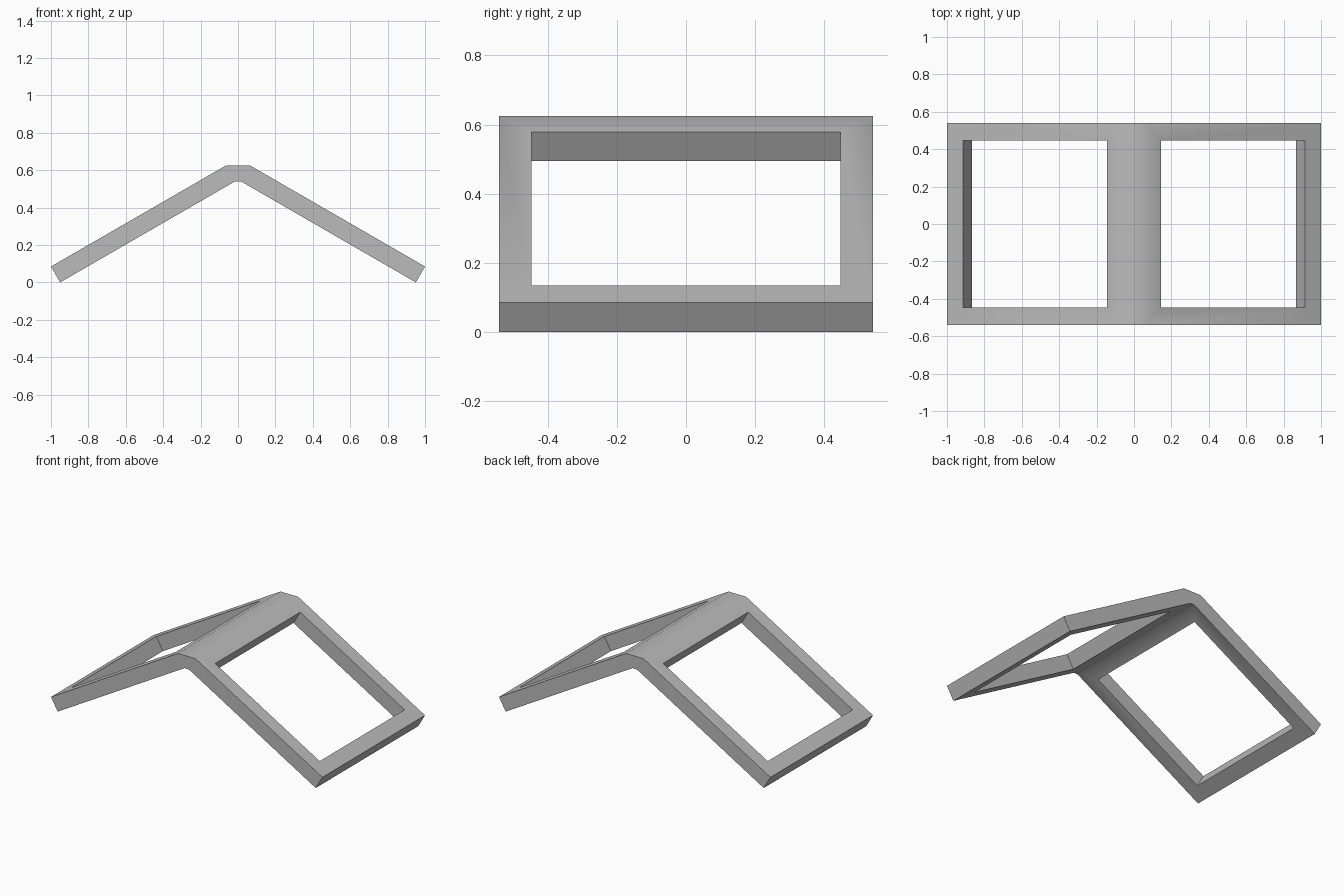
import bpy
import bmesh
import math
from mathutils import Vector

cube = bpy.data.objects.get("Cube")
if cube:
    bpy.data.objects.remove(cube, do_unlink=True)

# Single grey material
grey = bpy.data.materials.new("plain grey")
grey.use_nodes = True
colour = (0.5, 0.5, 0.5, 1)
grey.diffuse_color = colour
grey.node_tree.nodes["Principled BSDF"].inputs["Base Color"].default_value = colour

PITCH = math.radians(30)
THICK = 0.098
RIDGE, HEIGHT = 0.065, 0.625      # half width and height of the flat ridge
HALF_DEPTH, HALF_OPENING = 0.54, 0.447

bm = bmesh.new()


def slope_point(side, x, y, depth):
    """Point on one slope, sunk by depth at right angles to its surface."""
    z = HEIGHT - (x - RIDGE) * math.tan(PITCH)
    return bm.verts.new(Vector((side * (x - depth * math.sin(PITCH)), y,
                                z - depth * math.cos(PITCH))))


def ring(side, x_in, x_out, half, depth):
    corners = ((x_in, -half), (x_out, -half), (x_out, half), (x_in, half))
    return [slope_point(side, x, y, depth) for x, y in corners]


# Two sloping rectangular frames with mitred corners
ridge = {}
for side in (1, -1):
    top = ring(side, RIDGE, 1.0, HALF_DEPTH, 0)
    low = ring(side, RIDGE, 1.0, HALF_DEPTH, THICK)
    hole_top = ring(side, 0.145, 0.915, HALF_OPENING, 0)
    hole_low = ring(side, 0.145, 0.915, HALF_OPENING, THICK)
    for i in range(4):
        j = (i + 1) % 4
        pairs = [(top, hole_top), (hole_top, hole_low), (hole_low, low)]
        if i < 3:                 # the ridge end stays open
            pairs.append((low, top))
        for a, b in pairs:
            bm.faces.new((a[i], a[j], b[j], b[i]))
    ridge[side] = (top[0], top[3], low[3], low[0])

# Flat ridge joining the two frames
right, left = ridge[-1], ridge[1]
for i in range(4):
    j = (i + 1) % 4
    bm.faces.new((right[i], right[j], left[j], left[i]))

bmesh.ops.recalc_face_normals(bm, faces=bm.faces)
mesh = bpy.data.meshes.new("gable_frame")
bm.to_mesh(mesh)
bm.free()
mesh.materials.append(grey)
frame = bpy.data.objects.new("gable_frame", mesh)
bpy.context.collection.objects.link(frame)

# Soft bends at the ridge, crisp edges elsewhere
bpy.ops.object.select_all(action="DESELECT")
frame.select_set(True)
bpy.context.view_layer.objects.active = frame
bpy.ops.object.shade_smooth_by_angle(angle=math.radians(35))
